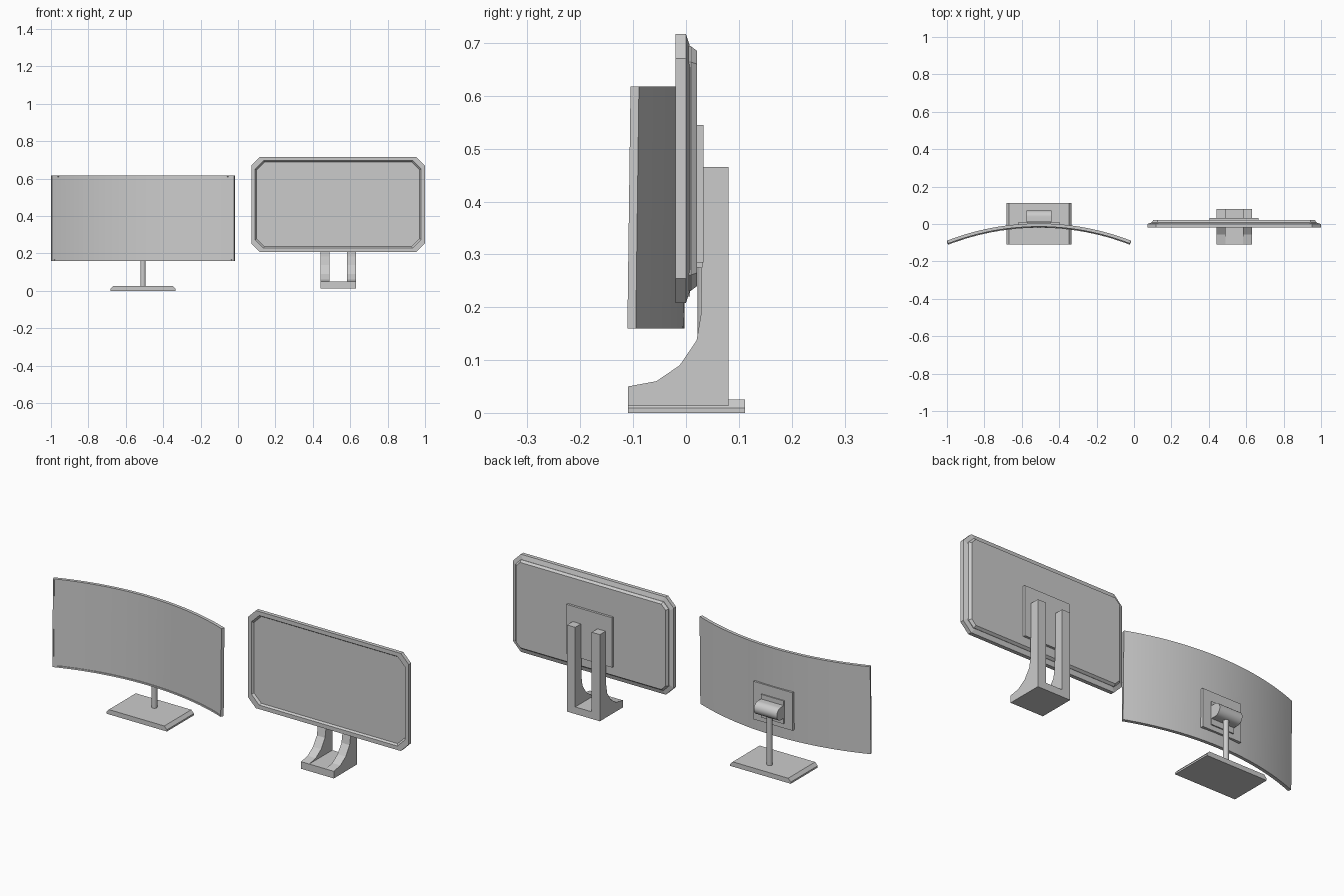
import bpy, bmesh, math

if "Cube" in bpy.data.objects:
    bpy.data.objects.remove(bpy.data.objects["Cube"])


def finish(name, bm, smooth=None):
    bmesh.ops.recalc_face_normals(bm, faces=bm.faces[:])
    me = bpy.data.meshes.new(name)
    bm.to_mesh(me)
    bm.free()
    ob = bpy.data.objects.new(name, me)
    bpy.context.collection.objects.link(ob)
    if smooth:
        bpy.ops.object.select_all(action='DESELECT')
        ob.select_set(True)
        bpy.context.view_layer.objects.active = ob
        bpy.ops.object.shade_smooth_by_angle(angle=math.radians(smooth))
    return ob


def loft(name, rings, smooth=None):
    """Skin a stack of equal-length vertex rings and cap both ends."""
    bm = bmesh.new()
    vs = [[bm.verts.new(p) for p in r] for r in rings]
    n = len(vs[0])
    for a, b in zip(vs, vs[1:]):
        for i in range(n):
            j = (i + 1) % n
            bm.faces.new((a[i], a[j], b[j], b[i]))
    bm.faces.new(vs[0])
    bm.faces.new(vs[-1])
    return finish(name, bm, smooth)


def box(name, x0, x1, y0, y1, z0, z1):
    return loft(name, [[(x0, y0, z), (x1, y0, z), (x1, y1, z), (x0, y1, z)] for z in (z0, z1)])


def side_prism(name, x0, x1, pts, smooth=None):
    return loft(name, [[(x, y, z) for y, z in pts] for x in (x0, x1)], smooth)


# ---------- curved monitor ----------
CX, R, HALF, T = -0.508, 1.36, 0.492, 0.017


def curved_panel():
    n, z0, z1, tilt = 24, 0.16, 0.618, 0.006
    amax = math.asin(HALF / R)
    bm = bmesh.new()
    grid = []
    for i in range(n + 1):
        a = amax * (2 * i / n - 1)
        col = []
        for r, z in ((R, z0), (R, z1), (R - T, z1), (R - T, z0)):
            y = -0.003 + r * math.cos(a) - R + tilt * (z - z0) / (z1 - z0)
            col.append(bm.verts.new((CX + r * math.sin(a), y, z)))
        grid.append(col)
    front = []
    for a, b in zip(grid, grid[1:]):
        for k in range(4):
            m = (k + 1) % 4
            f = bm.faces.new((a[k], a[m], b[m], b[k]))
            if k == 2:
                front.append(f)
    bm.faces.new(grid[0])
    bm.faces.new(grid[-1])
    bmesh.ops.recalc_face_normals(bm, faces=bm.faces[:])
    # thin bezel lip around a slightly sunken screen
    bmesh.ops.inset_region(bm, faces=front, thickness=0.008, depth=0)
    bmesh.ops.inset_region(bm, faces=front, thickness=0.0005, depth=-0.003)
    return finish("curved_panel", bm, 20)


curved_panel()
box("curved_mount_plate", CX - 0.112, CX + 0.112, -0.01, 0.008, 0.22, 0.418)
box("hinge_plate", CX - 0.065, CX + 0.065, 0.006, 0.014, 0.245, 0.365)

# hinge barrel with flat front
hinge = [(0.01, 0.275), (0.01, 0.341)]
hinge += [(0.039 + 0.033 * math.cos(a), 0.308 + 0.033 * math.sin(a))
          for a in [math.pi / 2 - math.pi * i / 16 for i in range(17)]]
side_prism("hinge_barrel", CX - 0.066, CX + 0.066, hinge, 30)

# post and base
post = [(CX + 0.014 * math.cos(i * math.tau / 20), 0.036 + 0.014 * math.sin(i * math.tau / 20))
        for i in range(20)]
loft("stand_post", [[(x, y, z) for x, y in post] for z in (0.02, 0.3)], 30)
base = [(-0.175, 0), (0.175, 0), (0.175, 0.009), (0.16, 0.025), (-0.16, 0.025), (-0.175, 0.009)]
loft("stand_base", [[(CX + x, y, z) for x, z in base] for y in (-0.11, 0.112)])

# ---------- flat monitor ----------
FX, FZ = 0.535, 0.4625


def octagon(y, inset, cut):
    w, h = 0.464 - inset, 0.2545 - inset
    pts = [(w, h - cut), (w - cut, h), (cut - w, h), (-w, h - cut),
           (-w, cut - h), (cut - w, -h), (w - cut, -h), (w, cut - h)]
    return [(FX + x, y, FZ + z) for x, z in pts]


# frame with sunken screen and sloped back edge
loft("flat_frame", [octagon(-0.010, 0.028, 0.043), octagon(-0.020, 0.021, 0.044),
                    octagon(-0.020, 0.0, 0.046), octagon(0.0, 0.0, 0.046),
                    octagon(0.008, 0.025, 0.04)])
loft("flat_back_shell", [octagon(0.006, 0.023, 0.03), octagon(0.009, 0.023, 0.03),
                         octagon(0.021, 0.032, 0.025)])
box("flat_mount_plate", FX - 0.131, FX + 0.131, 0.018, 0.033, 0.285, 0.545)

# two-legged stand joined by a floor
leg = [(-0.11, 0.013), (0.08, 0.013), (0.08, 0.465), (0.03, 0.465), (0.03, 0.285), (0.028, 0.185),
       (0.02, 0.137), (-0.012, 0.09), (-0.056, 0.06), (-0.11, 0.05)]
for side, x in (("left", 0.441), ("right", 0.583)):
    side_prism("stand_leg_" + side, x, x + 0.047, leg)
box("stand_floor", 0.488, 0.583, -0.11, 0.08, 0.013, 0.05)
